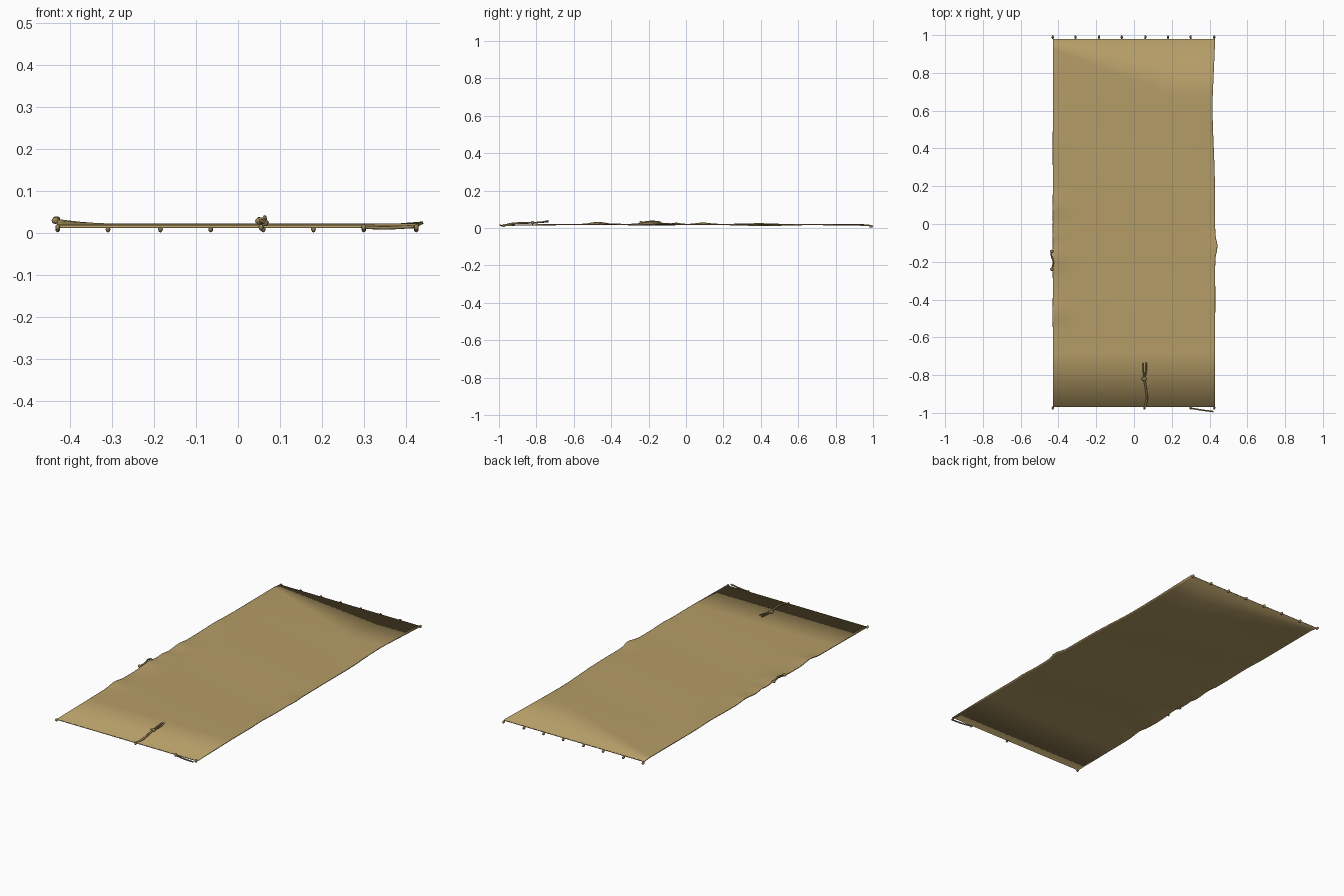
import bpy, bmesh, math
from mathutils import Vector

cube = bpy.data.objects.get("Cube")
if cube:
    bpy.data.objects.remove(cube, do_unlink=True)


def material(name, rgb):
    m = bpy.data.materials.new(name)
    m.use_nodes = True
    m.diffuse_color = (*rgb, 1)
    m.node_tree.nodes["Principled BSDF"].inputs["Base Color"].default_value = (*rgb, 1)
    return m


canvas = material("tan canvas", (0.46, 0.335, 0.135))
cord = material("brown cord", (0.30, 0.225, 0.10))

HALF_W, FRONT, BACK = 0.43, -0.97, 0.98


def add_mesh(name, bm, mat):
    me = bpy.data.meshes.new(name)
    bm.to_mesh(me)
    bm.free()
    for p in me.polygons:
        p.use_smooth = True
    me.materials.append(mat)
    ob = bpy.data.objects.new(name, me)
    bpy.context.collection.objects.link(ob)
    return ob


def bump(y, centre, width):
    return math.exp(-((y - centre) / width) ** 2)


def sheet_point(x, y):
    """Cloth surface: flat middle, drooping ends and rippled long edges."""
    z = 0.021 + 0.0008 * math.sin(9 * y + 2 * x)
    if y <= FRONT or y >= BACK:
        return (x, y, 0.017)
    near_right = max(0, (-x - 0.28) / 0.15) ** 2
    near_left = max(0, (x - 0.34) / 0.09) ** 2
    z += near_right * (0.011 * bump(y, -0.47, 0.05) + 0.013 * bump(y, -0.18, 0.07)
                       + 0.008 * bump(y, -0.05, 0.03) + 0.008 * bump(y, 0.09, 0.05)
                       + 0.004 * bump(y, 0.4, 0.1))
    z += near_left * (0.007 * bump(y, -0.12, 0.05) + 0.004 * bump(y, -0.4, 0.06)
                      - 0.004 * bump(y, 0.42, 0.15))
    if x > 0.4:
        x += 0.012 * bump(y, -0.12, 0.04) - 0.014 * bump(y, 0.62, 0.28)
    return (x, y, z)


# Canvas sheet: long end panels, diagonal crease near the back
cols = [-HALF_W, -0.42] + [-0.38 + 0.04 * i for i in range(20)] + [0.42, HALF_W]
rows = [FRONT, -0.68] + [-0.62 + 0.03 * i for i in range(41)] + ["crease", BACK]
bm = bmesh.new()
grid = []
for row in rows:
    line = []
    for x in cols:
        y = max(0.67, 0.93 - 0.4 * (x + HALF_W)) if row == "crease" else row
        line.append(bm.verts.new(sheet_point(x, y)))
    grid.append(line)
for a, b in zip(grid, grid[1:]):
    for i in range(len(cols) - 1):
        bm.faces.new((a[i], a[i + 1], b[i + 1], b[i]))
sheet = add_mesh("canvas_sheet", bm, canvas)
solid = sheet.modifiers.new("thickness", "SOLIDIFY")
solid.thickness = 0.006
solid.offset = -1


def rope(name, points, radius=0.004):
    cu = bpy.data.curves.new(name, "CURVE")
    cu.dimensions = "3D"
    cu.bevel_depth = radius
    cu.bevel_resolution = 2
    cu.resolution_u = 6
    cu.use_fill_caps = True
    sp = cu.splines.new("BEZIER")
    sp.bezier_points.add(len(points) - 1)
    for bp, co in zip(sp.bezier_points, points):
        bp.co = co
        bp.handle_left_type = bp.handle_right_type = "AUTO"
    cu.materials.append(cord)
    ob = bpy.data.objects.new(name, cu)
    bpy.context.collection.objects.link(ob)
    return ob


def knot(name, centre, size):
    bm = bmesh.new()
    bmesh.ops.create_uvsphere(bm, u_segments=10, v_segments=6, radius=1)
    for v in bm.verts:
        v.co = Vector(centre) + Vector(c * s for c, s in zip(v.co, size))
    return add_mesh(name, bm, cord)


# Edge loops of cord along both ends
for i, x in enumerate([-0.43, -0.31, -0.185, -0.065, 0.06, 0.18, 0.30, 0.425]):
    knot(f"back_tie_{i + 1}", (x, 0.989, 0.009), (0.006, 0.010, 0.008))
for i, x in enumerate([-0.43, 0.055, 0.30, 0.425]):
    knot(f"front_tie_{i + 1}", (x, -0.974, 0.013), (0.006, 0.009, 0.008))

# Tied cord lying on the front end, with two loose tails
rope("front_cord", [(0.055, -0.975, 0.012), (0.068, -0.93, 0.023),
                    (0.064, -0.88, 0.026), (0.054, -0.82, 0.028)], 0.005)
for i, x in enumerate([0.050, 0.064]):
    rope(f"front_cord_tail_{i + 1}", [(0.054, -0.82, 0.028), (x, -0.78, 0.030),
                                      (x, -0.735, 0.034 + 0.004 * i)])
knot("front_cord_knot", (0.054, -0.82, 0.028), (0.014, 0.010, 0.009))

# Tied cord on the right long edge
rope("right_cord", [(-0.432, -0.14, 0.031), (-0.438, -0.16, 0.034),
                    (-0.428, -0.20, 0.034), (-0.436, -0.245, 0.026)])
for i, y in enumerate([-0.145, -0.24]):
    knot(f"right_cord_knot_{i + 1}", (-0.435, y, 0.029), (0.010, 0.009, 0.008))

# Loose cord running along the front left corner
rope("corner_cord", [(0.30, -0.975, 0.013), (0.36, -0.985, 0.012), (0.42, -0.993, 0.015)])
